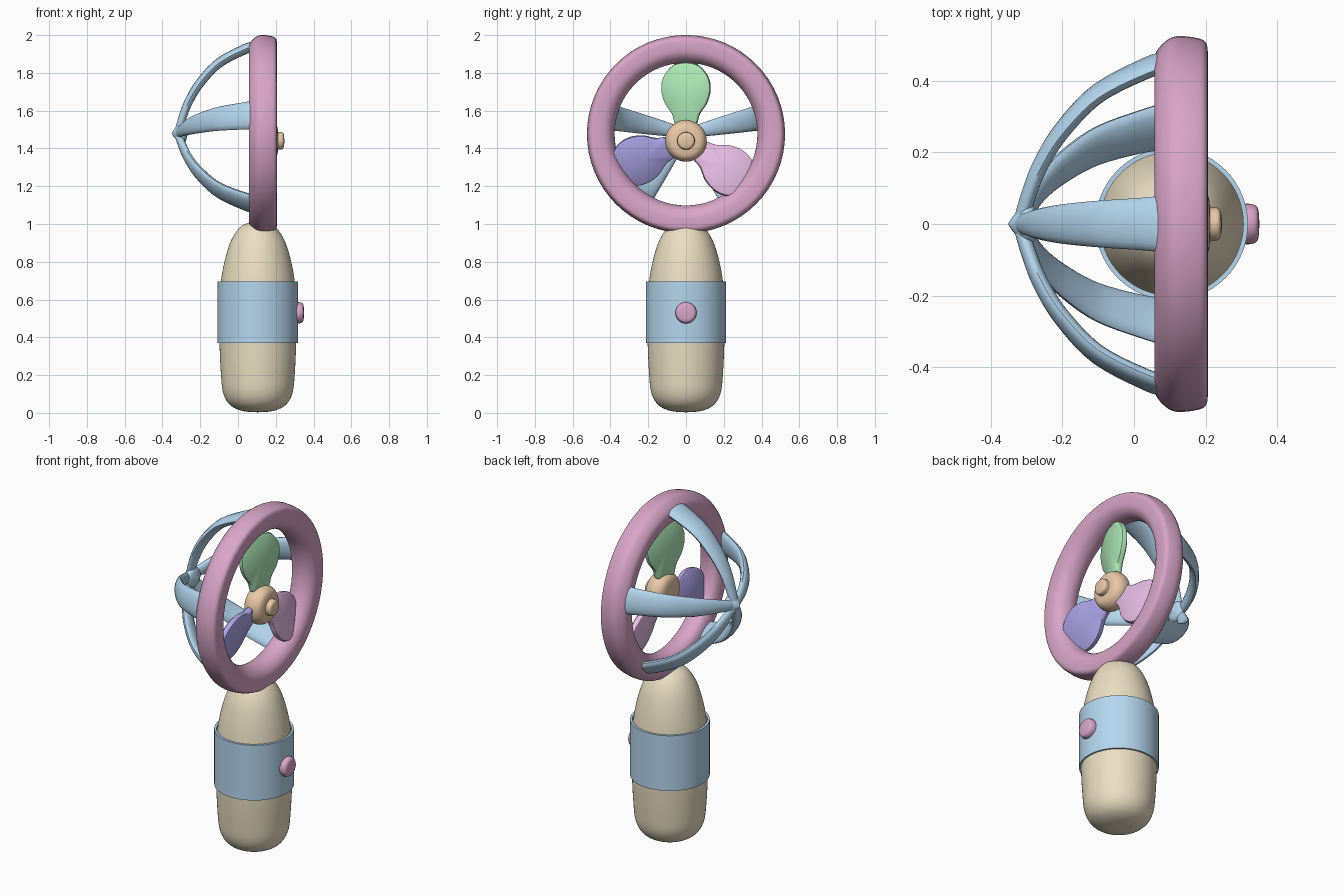
import bpy, bmesh, math
from mathutils import Matrix, Vector

if "Cube" in bpy.data.objects:
    bpy.data.objects.remove(bpy.data.objects["Cube"])


def smooth_pts(pts, closed=False, n=5):
    """Catmull-Rom refinement of a short 2D/3D point list."""
    P = [Vector(p) for p in pts]
    c, out = len(P), []
    get = (lambda i: P[i % c]) if closed else (lambda i: P[max(0, min(c - 1, i))])
    for i in range(c if closed else c - 1):
        a, b, d, e = (get(i + k) for k in (-1, 0, 1, 2))
        for s in range(n):
            t = s / n
            out.append(0.5 * (2 * b + (d - a) * t + (2 * a - 5 * b + 4 * d - e) * t ** 2
                              + (3 * b - a - 3 * d + e) * t ** 3))
    if not closed:
        out.append(P[-1])
    return out


def finish(name, bm, color, angle=40):
    bmesh.ops.remove_doubles(bm, verts=bm.verts, dist=0.0005)
    bmesh.ops.recalc_face_normals(bm, faces=bm.faces)
    me = bpy.data.meshes.new(name)
    bm.to_mesh(me)
    bm.free()
    ob = bpy.data.objects.new(name, me)
    bpy.context.collection.objects.link(ob)
    mat = bpy.data.materials.get(str(color)) or bpy.data.materials.new(str(color))
    mat.diffuse_color = (*color, 1)
    mat.use_nodes = True
    mat.node_tree.nodes["Principled BSDF"].inputs["Base Color"].default_value = mat.diffuse_color
    me.materials.append(mat)
    bpy.ops.object.select_all(action='DESELECT')
    ob.select_set(True)
    bpy.context.view_layer.objects.active = ob
    bpy.ops.object.shade_smooth_by_angle(angle=math.radians(angle))
    return ob


def loft(bm, rings, wrap=False, caps=False):
    """Skin closed vertex rings into quads."""
    vs = [[bm.verts.new(p) for p in r] for r in rings]
    n = len(vs[0])
    for i in range(len(vs) if wrap else len(vs) - 1):
        a, b = vs[i], vs[(i + 1) % len(vs)]
        for j in range(n):
            k = (j + 1) % n
            bm.faces.new((a[j], a[k], b[k], b[j]))
    if caps:
        bm.faces.new(vs[0])
        bm.faces.new(vs[-1])


def lathe(bm, profile, axis, origin, closed=False, smooth=True, seg=64):
    """Revolve (radius, height) points about the z or x axis."""
    pts = smooth_pts(profile, closed) if smooth else [Vector(p) for p in profile]
    o, rings = Vector(origin), []
    for r, h in pts:
        ring = []
        for s in range(seg):
            c, d = max(r, 0) * math.cos(math.tau * s / seg), max(r, 0) * math.sin(math.tau * s / seg)
            ring.append(o + Vector((c, d, h) if axis == 'Z' else (h, c, d)))
        rings.append(ring)
    loft(bm, rings, wrap=closed)


def turned(name, color, *args, **kw):
    bm = bmesh.new()
    lathe(bm, *args, **kw)
    return finish(name, bm, color)


TAN, BLUE, MAUVE = (0.83, 0.74, 0.55), (0.46, 0.67, 0.85), (0.69, 0.38, 0.58)
ORANGE, GREEN = (0.81, 0.58, 0.39), (0.43, 0.83, 0.48)
VIOLET, PINK = (0.43, 0.38, 0.82), (0.81, 0.52, 0.79)

# Handle body
turned("handle", TAN, [(0, 0.003), (0.08, 0.01), (0.145, 0.04), (0.182, 0.1), (0.195, 0.2),
                       (0.204, 0.4), (0.204, 0.58), (0.195, 0.7), (0.172, 0.82), (0.138, 0.92),
                       (0.085, 0.99), (0, 1.02)], 'Z', (0.105, 0, 0))

# Sleeve around the handle
turned("grip_band", BLUE, [(0.2, 0.37), (0.213, 0.37), (0.213, 0.695), (0.2, 0.695)],
       'Z', (0.105, 0, 0), closed=True, smooth=False)

# Switch button
turned("button", MAUVE, [(0, 0.28), (0.05, 0.285), (0.056, 0.305), (0.055, 0.33),
                         (0.043, 0.346), (0, 0.35)], 'X', (0, 0, 0.53), seg=32)

# Large front ring
turned("fan_ring", MAUVE, [(0.475, 0.06), (0.51, 0.088), (0.524, 0.12), (0.52, 0.17), (0.507, 0.2),
                           (0.47, 0.206), (0.425, 0.2), (0.392, 0.172), (0.378, 0.125),
                           (0.392, 0.08), (0.43, 0.06)], 'X', (0, 0, 1.476), closed=True)

# Rear cage: five tapering curved struts meeting at a pointed node
bm = bmesh.new()
# x, radius, half width, half thickness
strut = smooth_pts([(0.085, 0.457, 0), (0.04, 0.447, 0), (-0.1, 0.373, 0), (-0.2, 0.268, 0),
                    (-0.26, 0.17, 0), (-0.295, 0.08, 0), (-0.318, 0, 0)])
for ang in (90, 12, 168, 234, 306):
    turn = Matrix.Translation((0, 0, 1.48)) @ Matrix.Rotation(math.radians(ang - 90), 4, 'X')
    rings = []
    for i, p in enumerate(strut):
        d = (strut[min(i + 1, len(strut) - 1)] - strut[max(i - 1, 0)]).normalized()
        f = i / (len(strut) - 1)
        w, th = 0.083 - 0.06 * f ** 1.1, 0.028 - 0.008 * f
        ring = []
        for s in range(16):
            a = math.tau * s / 16
            k = th * math.sin(a)
            ring.append(turn @ Vector((p.x - d.y * k, w * math.cos(a), p.y + d.x * k)))
        rings.append(ring)
    loft(bm, rings, caps=True)
lathe(bm, [(0, -0.352), (0.025, -0.335), (0.055, -0.305), (0.05, -0.28), (0, -0.265)],
      'X', (0, 0, 1.48), seg=32)
finish("rear_cage", bm, BLUE)

# Propeller hub and its cap
turned("hub", ORANGE, [(0, 0.09), (0.07, 0.095), (0.1, 0.115), (0.11, 0.15), (0.102, 0.185),
                       (0.075, 0.208), (0, 0.215)], 'X', (0, 0, 1.44))
turned("hub_cap", ORANGE, [(0, 0.2), (0.042, 0.202), (0.046, 0.22), (0.04, 0.24), (0, 0.246)],
       'X', (0, 0, 1.44), seg=32)

# Three pitched petal blades
half = [(0.045, 0.07), (0.075, 0.14), (0.115, 0.2), (0.134, 0.27), (0.122, 0.34), (0.07, 0.4)]
outline = smooth_pts(half + [(0, 0.415)] + [(-w, r) for w, r in reversed(half)], closed=True)
mid = Vector((0, 0.25))
for name, color, ang in (("blade_top", GREEN, 90), ("blade_left", VIOLET, 202),
                         ("blade_right", PINK, 325)):
    m = (Matrix.Translation((0.14, 0, 1.44)) @ Matrix.Rotation(math.radians(ang - 90), 4, 'X')
         @ Matrix.Rotation(math.radians(-14), 4, 'Z'))
    bm = bmesh.new()
    # rounded edge: inset rings toward both faces
    rings = []
    for t, s in ((-0.022, 0.0), (-0.02, 0.9), (-0.013, 0.98), (0, 1.0), (0.013, 0.98), (0.02, 0.9), (0.022, 0.0)):
        q = [mid + (p - mid) * s for p in outline]
        rings.append([m @ Vector((t, p.x, p.y)) for p in q])
    loft(bm, rings)
    finish(name, bm, color)
